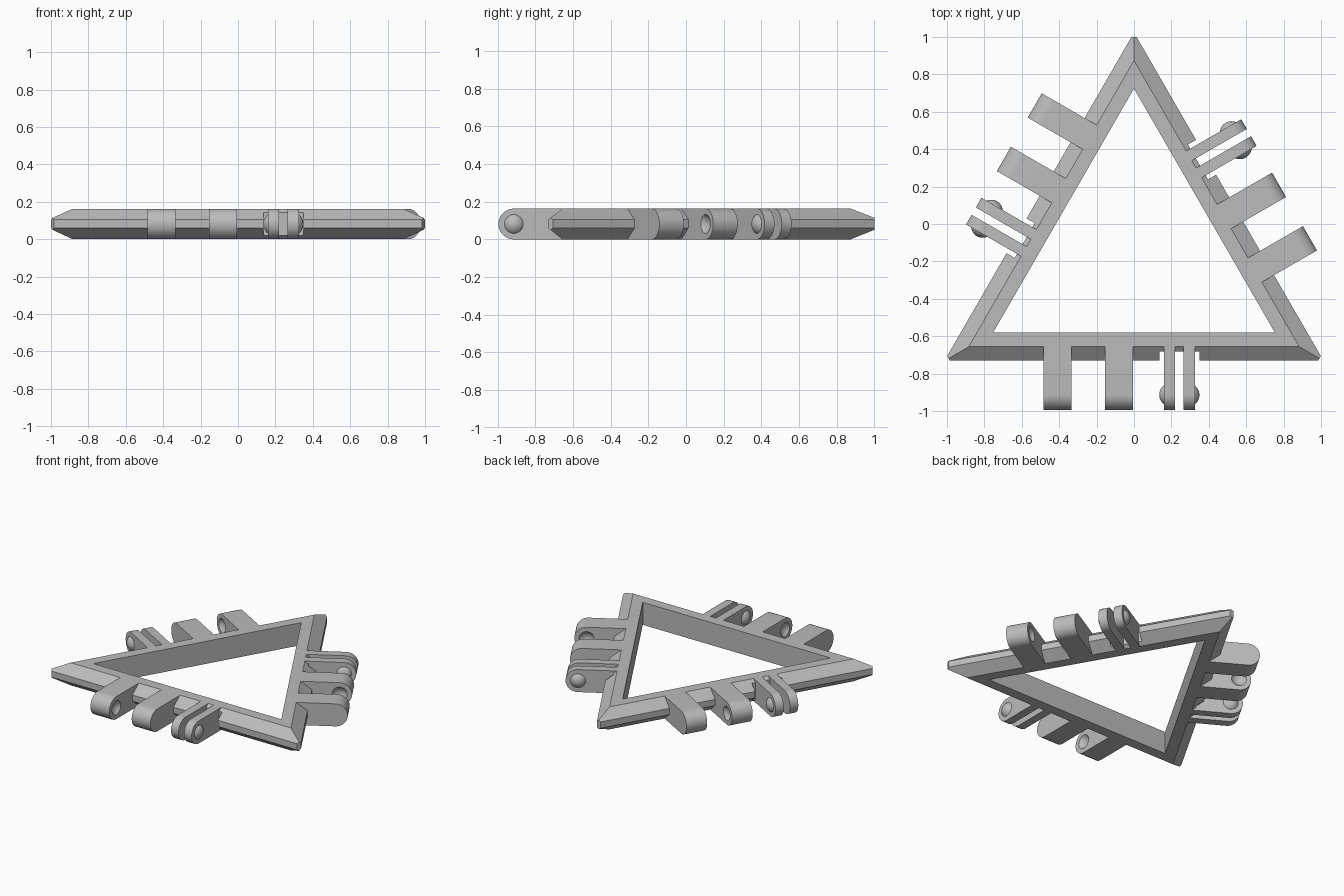
import bpy, bmesh, math
from mathutils import Matrix, Vector

if "Cube" in bpy.data.objects:
    bpy.data.objects.remove(bpy.data.objects["Cube"], do_unlink=True)

H = 0.163                  # thickness of the whole tile
CY = -0.146                # centre of the triangle
R_IN, R_MID, R_OUT = 0.435, 0.51, 0.585
R_PIN = 0.768              # distance of the hinge axis from the centre
BALL_R, BALL_OUT = 0.0625, 0.025

grey = bpy.data.materials.new("plain_grey")
grey.use_nodes = True
grey.diffuse_color = (0.5, 0.5, 0.5, 1)
grey.node_tree.nodes["Principled BSDF"].inputs["Base Color"].default_value = (0.5, 0.5, 0.5, 1)


def make(name, bm, turn=0):
    bmesh.ops.recalc_face_normals(bm, faces=bm.faces)
    mesh = bpy.data.meshes.new(name)
    bm.to_mesh(mesh)
    bm.free()
    mesh.materials.append(grey)
    ob = bpy.data.objects.new(name, mesh)
    bpy.context.collection.objects.link(ob)
    ob.location.y = CY
    ob.rotation_euler.z = turn
    return ob


def activate(ob):
    bpy.ops.object.select_all(action='DESELECT')
    ob.select_set(True)
    bpy.context.view_layer.objects.active = ob


def cut(ob, cutter):
    cutter.hide_render = True
    mod = ob.modifiers.new("cut", 'BOOLEAN')
    mod.operation, mod.solver, mod.object = 'DIFFERENCE', 'EXACT', cutter
    activate(ob)
    bpy.ops.object.modifier_apply(modifier=mod.name)
    bpy.data.objects.remove(cutter, do_unlink=True)


def smooth(ob):
    activate(ob)
    bpy.ops.object.shade_smooth_by_angle(angle=math.radians(35))


def sphere(x):
    bm = bmesh.new()
    bmesh.ops.create_uvsphere(
        bm, u_segments=32, v_segments=24, radius=BALL_R,
        matrix=Matrix.Translation((x, -R_PIN, H / 2)) @ Matrix.Rotation(math.pi / 2, 4, 'Y'))
    return bm


def lug(name, x0, x1):
    # flat tab with a half-round end, extruded along the side
    pts = [(R_MID, 0)]
    for i in range(25):
        a = -math.pi / 2 + math.pi * i / 24
        pts.append((R_PIN + H / 2 * math.cos(a), H / 2 + H / 2 * math.sin(a)))
    pts.append((R_MID, H))
    bm = bmesh.new()
    face = bm.faces.new([bm.verts.new((x0, -r, z)) for r, z in pts])
    out = bmesh.ops.extrude_face_region(bm, geom=[face])
    moved = [v for v in out["geom"] if isinstance(v, bmesh.types.BMVert)]
    bmesh.ops.translate(bm, verts=moved, vec=(x1 - x0, 0, 0))
    return make(name, bm)


def cap(name, x, side):
    # shallow dome standing on the face at x
    bm = sphere(x - side * (BALL_R - BALL_OUT))
    bmesh.ops.bisect_plane(bm, geom=bm.verts[:] + bm.edges[:] + bm.faces[:],
                           plane_co=(x, 0, 0), plane_no=(side, 0, 0), clear_inner=True)
    return make(name, bm)


# Triangular frame with bevelled outer edge
profile = [(R_IN, 0), (R_MID, 0), (R_OUT, 0.06), (R_OUT, 0.105), (R_MID, H), (R_IN, H)]
corners = [Vector((math.cos(a), math.sin(a), 0))
           for a in (math.pi / 2 + k * math.tau / 3 for k in range(3))]
bm = bmesh.new()
rings = [[bm.verts.new(c * 2 * r + Vector((0, 0, z))) for r, z in profile] for c in corners]
n = len(profile)
for k in range(3):
    a, b = rings[k], rings[(k + 1) % 3]
    for i in range(n):
        j = (i + 1) % n
        bm.faces.new((a[i], a[j], b[j], b[i]))
# blunt tips
for c in corners:
    res = bmesh.ops.bisect_plane(bm, geom=bm.verts[:] + bm.edges[:] + bm.faces[:],
                                 plane_co=c * 1.145, plane_no=c, clear_outer=True)
    edges = [e for e in res["geom_cut"] if isinstance(e, bmesh.types.BMEdge)]
    bmesh.ops.contextual_create(bm, geom=edges)
frame = make("triangle_frame", bm)

# Hinge parts of one side: two socket lugs and a pair of thin ball lugs
parts = [lug("outer_socket_lug", -0.485, -0.335), lug("inner_socket_lug", -0.155, -0.005),
         lug("ball_lug_a", 0.16, 0.22), lug("ball_lug_b", 0.265, 0.325)]
cut(parts[0], make("socket_cutter", sphere(-0.335 + BALL_R - BALL_OUT)))
cut(parts[1], make("socket_cutter", sphere(-0.155 - BALL_R + BALL_OUT)))
parts += [cap("ball_a", 0.16, -1), cap("ball_b", 0.325, 1)]
for ob in parts:
    smooth(ob)

for k in range(3):
    turn = k * math.tau / 3
    # clearance notch behind the ball lugs
    bm = bmesh.new()
    bmesh.ops.create_cube(bm, size=1, matrix=Matrix.Translation((0.2425, -0.635, H / 2))
                          @ Matrix.Diagonal((0.215, 0.2, 0.4, 1)))
    cut(frame, make("notch_cutter", bm, turn))
    # repeat the hinge on the other sides
    if k:
        for ob in parts:
            twin = ob.copy()
            twin.name = ob.name + "_side_" + str(k + 1)
            twin.rotation_euler.z = turn
            bpy.context.collection.objects.link(twin)
